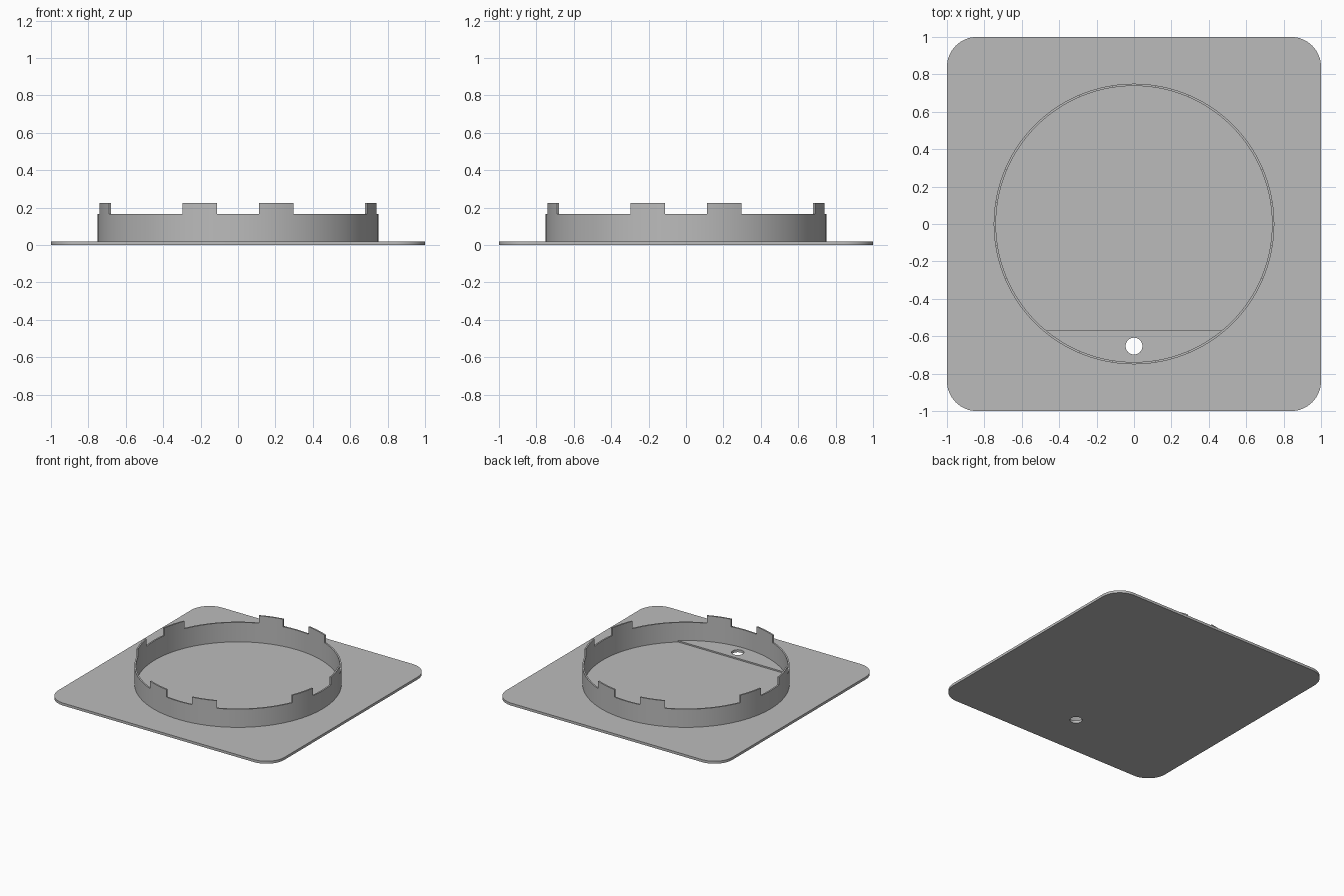
import bpy, bmesh
from math import sin, cos, tau, pi, asin, radians

if "Cube" in bpy.data.objects:
    bpy.data.objects.remove(bpy.data.objects["Cube"])

SEGMENTS = 248
OUTER, INNER = 0.75, 0.738
FLOOR, PLATE_TOP, WALL_TOP, TAB_TOP = 0.009, 0.02, 0.165, 0.225
LEDGE_Y = -0.57

grey = bpy.data.materials.new("grey plastic")
grey.use_nodes = True
colour = (0.5, 0.5, 0.5, 1)
grey.diffuse_color = colour
grey.node_tree.nodes["Principled BSDF"].inputs["Base Color"].default_value = colour


def finish(name, bm):
    bmesh.ops.recalc_face_normals(bm, faces=bm.faces)
    mesh = bpy.data.meshes.new(name)
    bm.to_mesh(mesh)
    bm.free()
    mesh.materials.append(grey)
    obj = bpy.data.objects.new(name, mesh)
    bpy.context.collection.objects.link(obj)
    return obj


def prism(name, outline, bottom, top):
    bm = bmesh.new()
    face = bm.faces.new([bm.verts.new((x, y, bottom)) for x, y in outline])
    result = bmesh.ops.extrude_face_region(bm, geom=[face])
    verts = [v for v in result["geom"] if isinstance(v, bmesh.types.BMVert)]
    bmesh.ops.translate(bm, verts=verts, vec=(0, 0, top - bottom))
    return finish(name, bm)


def circle(radius, count, cx=0, cy=0):
    return [(cx + radius * cos(tau * i / count), cy + radius * sin(tau * i / count))
            for i in range(count)]


def smooth(obj):
    bpy.ops.object.select_all(action='DESELECT')
    obj.select_set(True)
    bpy.context.view_layer.objects.active = obj
    bpy.ops.object.shade_smooth_by_angle(angle=radians(30))


# Square base plate with rounded corners
radius, steps = 0.16, 16
outline = []
for quarter, (sx, sy) in enumerate([(1, 1), (-1, 1), (-1, -1), (1, -1)]):
    for i in range(steps + 1):
        a = (quarter + i / steps) * pi / 2
        outline.append((sx * (1 - radius) + radius * cos(a),
                        sy * (1 - radius) + radius * sin(a)))
plate = prism("base_plate", outline, 0, PLATE_TOP)

# Round recess with a straight ledge left at the front, and a through hole
end_x = (INNER ** 2 - LEDGE_Y ** 2) ** 0.5
recess_outline = [p for p in circle(INNER, SEGMENTS) if p[1] > LEDGE_Y + 0.003]
split = next(i for i, p in enumerate(recess_outline)
             if i and p[0] > 0 and recess_outline[i - 1][0] < 0 and p[1] < 0)
recess_outline[split:split] = [(-end_x, LEDGE_Y), (end_x, LEDGE_Y)]
recess = prism("recess_cutter", recess_outline, FLOOR, 0.1)
hole = prism("hole_cutter", circle(0.045, 48, 0, -0.653), -0.1, 0.1)
for cutter in (recess, hole):
    cutter.hide_render = True
    cutter.hide_viewport = True
    mod = plate.modifiers.new(cutter.name, 'BOOLEAN')
    mod.operation = 'DIFFERENCE'
    mod.solver = 'EXACT'
    mod.object = cutter
bpy.context.view_layer.objects.active = plate
for mod in list(plate.modifiers):
    bpy.ops.object.modifier_apply(modifier=mod.name)
for cutter in (recess, hole):
    bpy.data.objects.remove(cutter)
smooth(plate)

# Thin ring wall, with eight raised tabs extruded from its rim
bm = bmesh.new()
loops = [[bm.verts.new((x, y, z)) for x, y in circle(r, SEGMENTS)]
         for r, z in ((OUTER, PLATE_TOP), (OUTER, WALL_TOP),
                      (INNER, WALL_TOP), (INNER, PLATE_TOP))]
tabs = []
quarter = SEGMENTS // 4
for i in range(SEGMENTS):
    j = (i + 1) % SEGMENTS
    for k in range(4):
        a, b = loops[k], loops[(k + 1) % 4]
        face = bm.faces.new((a[i], a[j], b[j], b[i]))
        s = i % quarter
        if k == 1 and 6 <= min(s, quarter - 1 - s) < 16:
            tabs.append(face)
result = bmesh.ops.extrude_face_region(bm, geom=tabs)
raised = [v for v in result["geom"] if isinstance(v, bmesh.types.BMVert)]
bmesh.ops.translate(bm, verts=raised, vec=(0, 0, TAB_TOP - WALL_TOP))
smooth(finish("ring_wall", bm))
